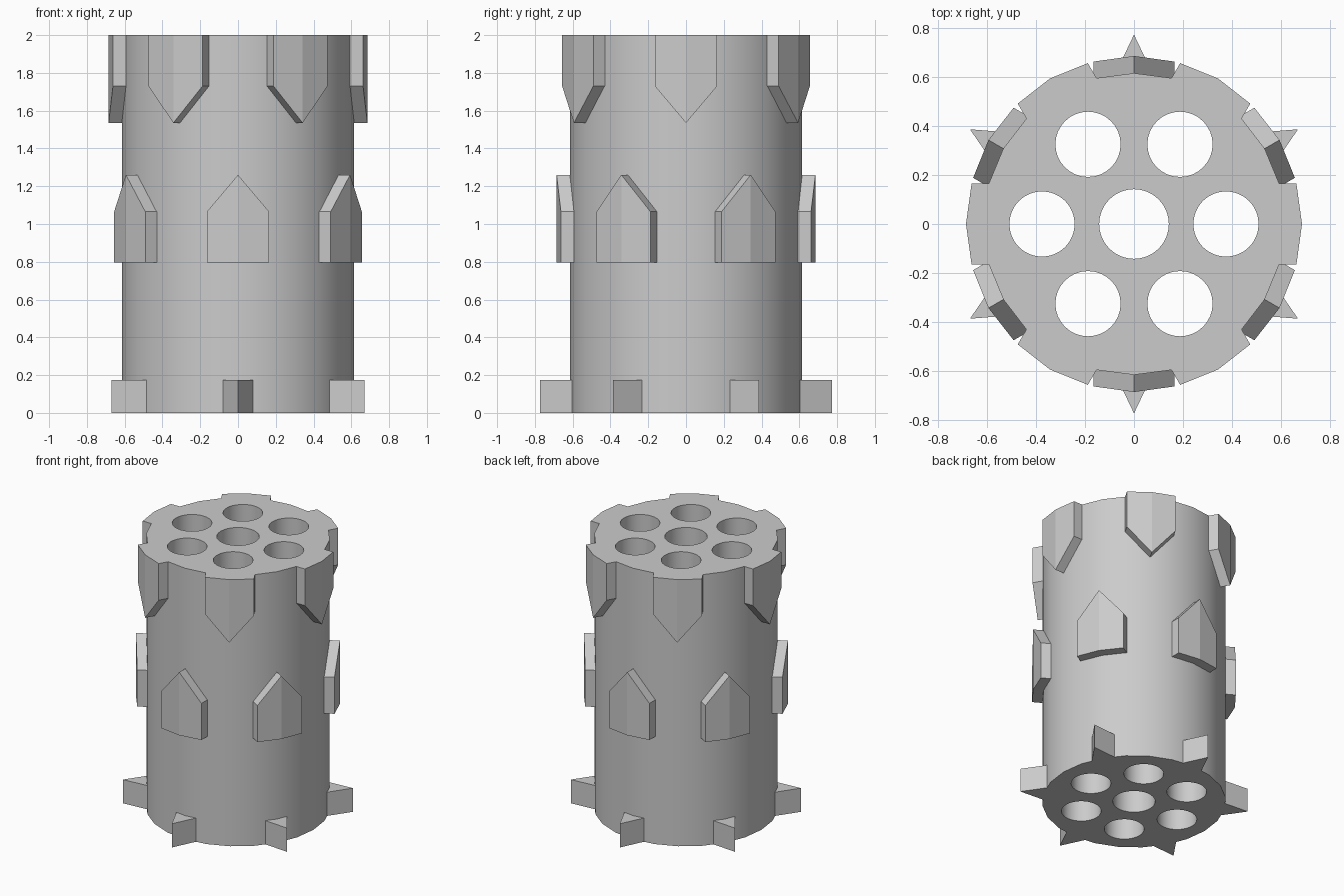
import bpy
import bmesh
from math import cos, sin, pi, radians
from mathutils import Matrix

cube = bpy.data.objects.get("Cube")
if cube:
    bpy.data.objects.remove(cube, do_unlink=True)

# Single grey finish
GREY = (0.6, 0.6, 0.6, 1)
grey = bpy.data.materials.new("grey_metal")
grey.use_nodes = True
grey.diffuse_color = GREY
grey.node_tree.nodes["Principled BSDF"].inputs["Base Color"].default_value = GREY


def finish(name, bm, smooth=False):
    bmesh.ops.recalc_face_normals(bm, faces=bm.faces[:])
    mesh = bpy.data.meshes.new(name)
    bm.to_mesh(mesh)
    bm.free()
    mesh.materials.append(grey)
    obj = bpy.data.objects.new(name, mesh)
    bpy.context.collection.objects.link(obj)
    if smooth:
        bpy.ops.object.select_all(action='DESELECT')
        obj.select_set(True)
        bpy.context.view_layer.objects.active = obj
        bpy.ops.object.shade_smooth_by_angle(angle=radians(30))
    return obj


def ring(bm, cx, cy, r, n):
    vs = [bm.verts.new((cx + r * cos(2 * pi * i / n), cy + r * sin(2 * pi * i / n), 0))
          for i in range(n)]
    for a, b in zip(vs, vs[1:] + vs[:1]):
        bm.edges.new((a, b))


def extrude_all(bm, vec):
    out = bmesh.ops.extrude_face_region(bm, geom=bm.faces[:])
    moved = [g for g in out["geom"] if isinstance(g, bmesh.types.BMVert)]
    bmesh.ops.translate(bm, verts=moved, vec=vec)
    return moved


# Drum with one central and six surrounding bores
bm = bmesh.new()
ring(bm, 0, 0, 0.615, 24)
ring(bm, 0, 0, 0.142, 32)
for k in range(6):
    a = k * pi / 3
    ring(bm, 0.375 * cos(a), 0.375 * sin(a), 0.133, 32)
bmesh.ops.triangle_fill(bm, use_beauty=True, edges=bm.edges[:])
extrude_all(bm, (0, 0, 2))
finish("drum", bm, smooth=True)


# Raised pointed plate, folded along its middle to follow the drum
def plate(name, angle, z_flat, z_shoulder, z_tip):
    bm = bmesh.new()
    w = 0.165
    low = [bm.verts.new((0.585 if y else 0.607, y, z_flat)) for y in (-w, 0, w)]
    high = [bm.verts.new((0.585 if y else 0.607, y, z_shoulder if y else z_tip))
            for y in (-w, 0, w)]
    for i in range(2):
        bm.faces.new((low[i], low[i + 1], high[i + 1], high[i]))
    for v in extrude_all(bm, (0.077, 0, 0)):
        v.co.x = 0.662 if abs(v.co.y) > 0.01 else 0.685
    bm.transform(Matrix.Rotation(angle, 4, 'Z'))
    finish(name, bm)


# Triangular tooth at the foot of the drum
def tooth(name, angle):
    bm = bmesh.new()
    bm.faces.new([bm.verts.new(p) for p in ((0.6, -0.082, 0), (0.772, 0, 0), (0.6, 0.082, 0))])
    extrude_all(bm, (0, 0, 0.175))
    bm.transform(Matrix.Rotation(angle, 4, 'Z'))
    finish(name, bm)


for k in range(6):
    a = k * pi / 3
    plate(f"upper_plate_{k + 1}", a, 2.0, 1.73, 1.535)
    plate(f"middle_plate_{k + 1}", a + pi / 6, 0.795, 1.065, 1.26)
    tooth(f"foot_tooth_{k + 1}", a + pi / 6)
